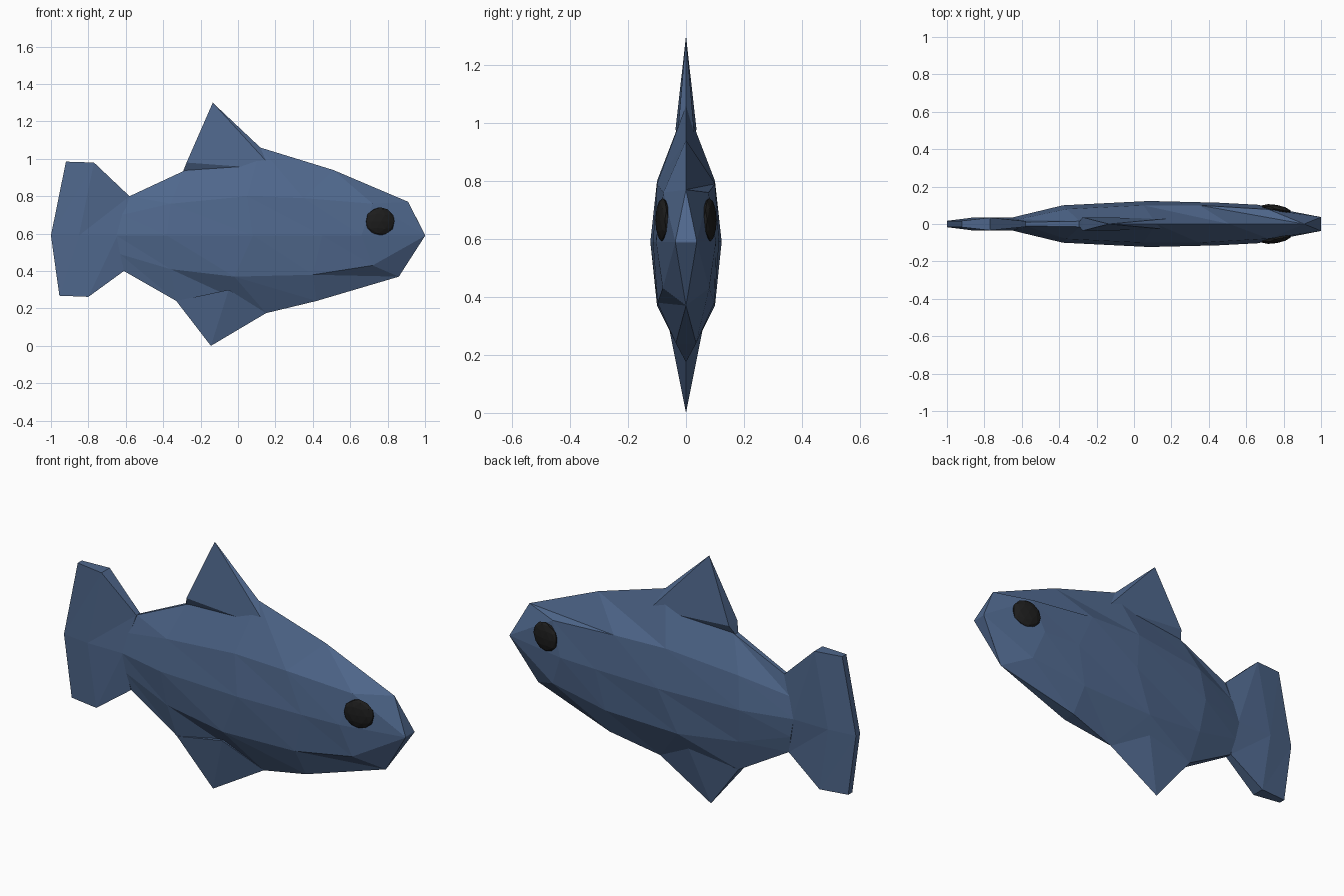
import bpy, bmesh
from mathutils import Matrix

if "Cube" in bpy.data.objects:
    bpy.data.objects.remove(bpy.data.objects["Cube"])


def material(name, rgb):
    m = bpy.data.materials.new(name)
    m.diffuse_color = (*rgb, 1)
    m.use_nodes = True
    m.node_tree.nodes["Principled BSDF"].inputs["Base Color"].default_value = m.diffuse_color
    return m


BLUE = material("slate blue", (0.078, 0.136, 0.262))
BLACK = material("eye black", (0.012, 0.012, 0.012))


def finish(bm, name, mat):
    bmesh.ops.remove_doubles(bm, verts=bm.verts, dist=0.0005)
    bmesh.ops.dissolve_degenerate(bm, edges=bm.edges, dist=0.0005)
    bmesh.ops.recalc_face_normals(bm, faces=bm.faces)
    me = bpy.data.meshes.new(name)
    bm.to_mesh(me)
    bm.free()
    me.materials.append(mat)
    ob = bpy.data.objects.new(name, me)
    bpy.context.collection.objects.link(ob)
    return ob


def loft(name, stations):
    """Each station lists (x, z, half width) from top to bottom; both sides are built."""
    bm = bmesh.new()
    rings = []
    for st in stations:
        pts = [(x, -w, z) for x, z, w in st] + [(x, w, z) for x, z, w in reversed(st)]
        rings.append([bm.verts.new(p) for p in pts])
    n = len(rings[0])
    for a, b in zip(rings, rings[1:]):
        for i in range(n):
            j = (i + 1) % n
            bm.faces.new((a[i], a[j], b[j]))
            bm.faces.new((a[i], b[j], b[i]))
    half = n // 2
    for r in (rings[0], rings[-1]):
        for i in range(half - 1):
            bm.faces.new((r[i], r[i + 1], r[n - 2 - i], r[n - 1 - i]))
    return finish(bm, name, BLUE)


def hull(name, pts):
    """Faceted fin from (x, z, half width) corners."""
    bm = bmesh.new()
    for x, z, w in pts:
        for s in ((1, -1) if w else (1,)):
            bm.verts.new((x, s * w, z))
    bmesh.ops.convex_hull(bm, input=bm.verts)
    return finish(bm, name, BLUE)


# Body: rings from tail root to nose
loft("body", [
    [(-0.58, 0.80, 0.01), (-0.62, 0.70, 0.025), (-0.65, 0.59, 0.035),
     (-0.63, 0.49, 0.03), (-0.61, 0.40, 0.015)],
    [(-0.29, 0.935, 0.015), (-0.36, 0.76, 0.08), (-0.38, 0.59, 0.10),
     (-0.36, 0.41, 0.075), (-0.33, 0.24, 0.035)],
    [(0.12, 1.06, 0.0), (0.05, 0.80, 0.10), (0.08, 0.59, 0.123),
     (-0.02, 0.37, 0.10), (0.15, 0.175, 0.0)],
    [(0.51, 0.94, 0.0), (0.35, 0.79, 0.10), (0.45, 0.59, 0.114),
     (0.40, 0.38, 0.098), (0.42, 0.24, 0.035)],
    [(0.91, 0.77, 0.0), (0.72, 0.76, 0.078), (0.66, 0.59, 0.103),
     (0.72, 0.43, 0.08), (0.86, 0.37, 0.0)],
    [(1.0, 0.592, 0.037), (1.0, 0.591, 0.037), (1.0, 0.59, 0.037),
     (1.0, 0.589, 0.037), (1.0, 0.588, 0.037)],
])

# Tail fin: root, fold and trailing edge
loft("tail_fin", [
    [(-0.58, 0.80, 0.015), (-0.645, 0.59, 0.035), (-0.61, 0.40, 0.018)],
    [(-0.77, 0.98, 0.034), (-0.85, 0.59, 0.036), (-0.80, 0.262, 0.034)],
    [(-0.92, 0.985, 0.017), (-1.0, 0.59, 0.017), (-0.955, 0.268, 0.017)],
])

# Back and belly fins
hull("dorsal_fin", [(-0.135, 1.30, 0), (-0.275, 0.98, 0.036), (-0.295, 0.93, 0.01),
                    (0.12, 1.06, 0), (0.19, 0.945, 0.03)])
hull("belly_fin", [(-0.145, 0.0, 0), (-0.33, 0.24, 0.036), (0.15, 0.175, 0),
                   (-0.05, 0.30, 0.06)])

# Eyes
for side, label in ((-1, "front"), (1, "back")):
    bm = bmesh.new()
    bmesh.ops.create_icosphere(bm, subdivisions=2, radius=0.08)
    m = (Matrix.Translation((0.76, side * 0.08, 0.665))
         @ Matrix.Rotation(-side * 0.18, 4, 'Z')
         @ Matrix.Diagonal((1, 0.28, 0.95, 1)))
    bmesh.ops.transform(bm, matrix=m, verts=bm.verts)
    finish(bm, label + "_eye", BLACK)
